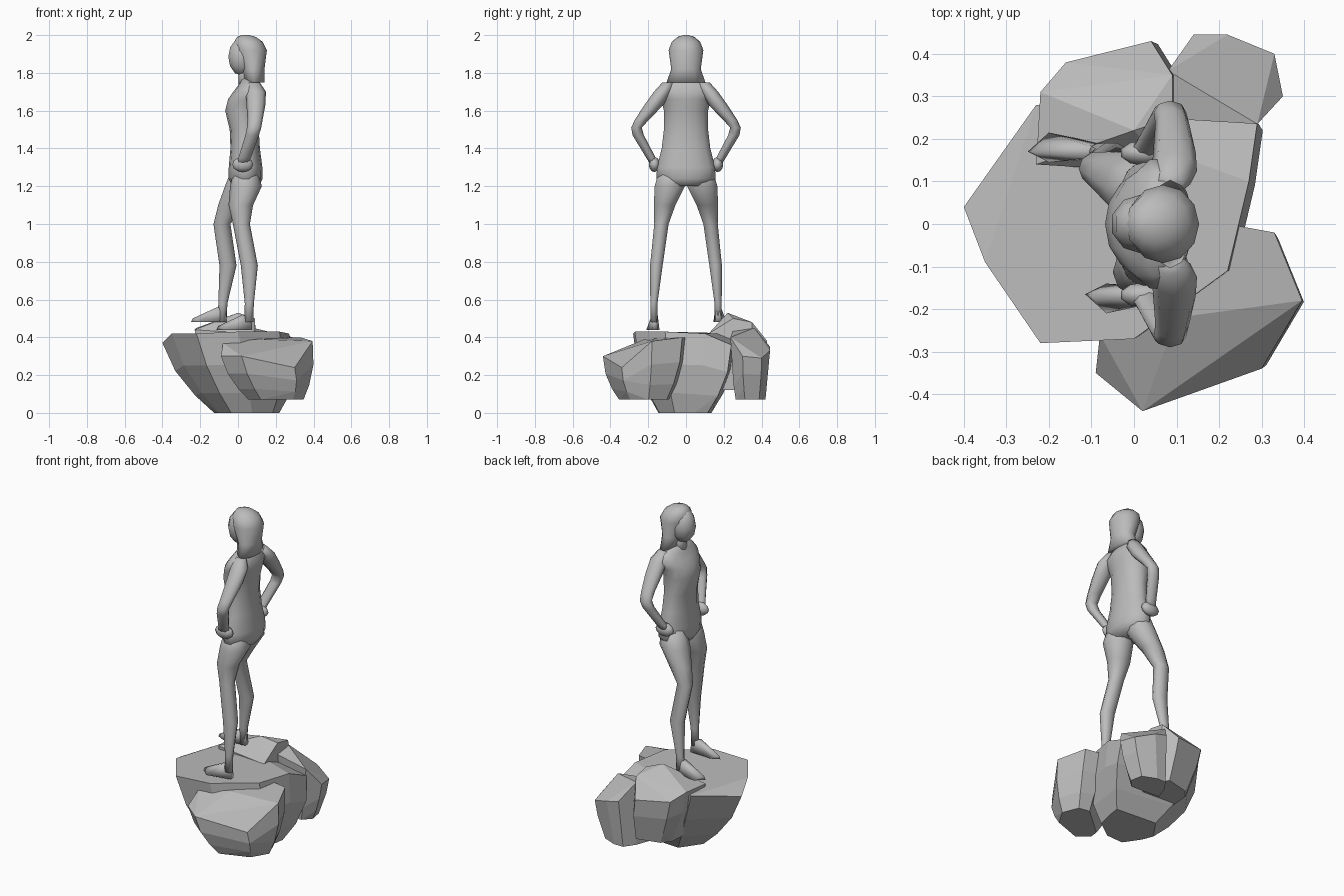
import bpy, bmesh
from math import sin, cos, tau
from mathutils import Matrix, Vector

default_cube = bpy.data.objects.get("Cube")
if default_cube:
    bpy.data.objects.remove(default_cube, do_unlink=True)

stone = bpy.data.materials.new("stone grey")
stone.use_nodes = True
stone.diffuse_color = (.5, .5, .5, 1)
shader = stone.node_tree.nodes["Principled BSDF"]
shader.inputs["Base Color"].default_value = stone.diffuse_color


def finish(name, bm, smooth=True):
    """Turn a bmesh into a named stone object."""
    bmesh.ops.recalc_face_normals(bm, faces=bm.faces)
    mesh = bpy.data.meshes.new(name)
    bm.to_mesh(mesh)
    bm.free()
    mesh.materials.append(stone)
    for polygon in mesh.polygons:
        polygon.use_smooth = smooth
    part = bpy.data.objects.new(name, mesh)
    bpy.context.collection.objects.link(part)


def loft(name, sections, sides=10, side=1):
    """Join level ellipses given as height, x, y, depth radius, width radius."""
    bm = bmesh.new()
    angles = [tau * step / sides for step in range(sides)]
    rings = [[bm.verts.new((x + depth * cos(angle),
                            side * (y + width * sin(angle)),
                            height))
              for angle in angles]
             for height, x, y, depth, width in sections]
    for lower, upper in zip(rings, rings[1:]):
        for here in range(sides):
            before = here - 1
            bm.faces.new((lower[before], lower[here], upper[here], upper[before]))
    bm.faces.new(rings[0])
    bm.faces.new(rings[-1])
    finish(name, bm)


def blob(name, centre, radii):
    """Stretched low-poly ball."""
    bm = bmesh.new()
    placement = Matrix.LocRotScale(Vector(centre), None, Vector(radii))
    bmesh.ops.create_uvsphere(bm, u_segments=10, v_segments=6, radius=1, matrix=placement)
    finish(name, bm)


def hull(name, points, smooth):
    bm = bmesh.new()
    for point in points:
        bm.verts.new(point)
    bmesh.ops.convex_hull(bm, input=bm.verts[:])
    inside = [vert for vert in bm.verts if not vert.link_faces]
    bmesh.ops.delete(bm, geom=inside, context='VERTS')
    bmesh.ops.dissolve_limit(bm, angle_limit=.1, verts=bm.verts, edges=bm.edges)
    finish(name, bm, smooth)


def boulder(name, base, taper, lean, rim):
    """Faceted rock whose rim outline narrows and leans towards its base."""
    middle = sum((Vector(point) for point in rim), Vector()) / len(rim)
    points = []
    for drop in (0, .4, .75, 1):
        for point in rim:
            corner = middle.lerp(Vector(point), 1 - taper * drop ** 2)
            corner.x += lean * drop
            corner.z = point[2] + (base - point[2]) * drop
            points.append(corner)
    hull(name, points, False)


def foot(name, heel, side):
    """Wedge running from a square heel over the instep to a pointed toe."""
    x, y, z = heel
    points = [(x - .19, y, z), (x - .18, y, z + .02), (x - .11, y, z + .045)]
    for edge in (-1, 1):
        points += [(x, y + edge * .015, z),
                   (x, y + edge * .01, z + .06),
                   (x - .05, y + edge * .015, z + .08),
                   (x - .14, y + edge * .035 + side * .01, z)]
    hull(name, points, True)


# Torso from the crotch up to the neck base
loft("torso", [
    (1.2, .04, 0, .07, .1), (1.24, .04, 0, .09, .16),
    (1.3, .04, 0, .089, .158), (1.4, .038, 0, .078, .132),
    (1.5, .033, 0, .077, .12), (1.6, .027, 0, .095, .12),
    (1.66, .04, 0, .093, .135), (1.7, .055, 0, .08, .155),
    (1.74, .06, 0, .055, .125), (1.77, .06, 0, .04, .06)], sides=14)

# Neck, face and long hair
loft("neck", [(1.7, .055, 0, .05, .05), (1.85, .045, 0, .045, .04)])
blob("face", (.02, 0, 1.885), (.075, .07, .1))
loft("hair", [
    (1.75, .085, 0, .055, .103), (1.82, .08, 0, .06, .078),
    (1.92, .068, 0, .085, .092), (1.965, .055, 0, .075, .075),
    (1.99, .045, 0, .05, .045), (2, .04, 0, .02, .015)], sides=12)

# Limbs, with the left leg stepping forward
for label, side in (("right", -1), ("left", 1)):
    # Arm bent at the elbow, hand on the hip
    loft(label + "_arm", [
        (1.75, .085, .095, .03, .03), (1.7, .095, .125, .053, .045),
        (1.63, .095, .17, .05, .05), (1.55, .09, .235, .04, .037),
        (1.51, .085, .262, .038, .028), (1.47, .075, .253, .036, .03),
        (1.35, .035, .185, .033, .025), (1.31, .02, .165, .035, .02)],
        sides=8, side=side)
    blob(label + "_hand", (.025, side * .167, 1.315), (.058, .03, .04))

    # Leg stations share widths and differ in how far forward they stand
    stations = []
    for height, y, depth, width, straight, stepping in (
            (1.3, .08, .06, .06, .04, .03),
            (1.2, .086, .084, .084, .042, .015),
            (1.1, .113, .065, .06, .015, -.04),
            (1, .13, .045, .04, .018, -.085),
            (.78, .157, .045, .035, .06, -.053),
            (.58, .17, .024, .02, .06, -.08),
            (.48, .17, .024, .02, .057, -.085)):
        x = stepping if side > 0 else straight
        stations.append((height, x, y, depth, width))
    loft(label + "_leg", stations, side=side)

foot("right_foot", (.075, -.165, .44), -1)
foot("left_foot", (-.06, .17, .48), 1)

# Four overlapping boulders of the base
boulder("main_rock", 0, .5, .1, [
    (-.4, .04, .37), (-.35, -.09, .42), (-.22, -.28, .42), (0, -.27, .43),
    (.22, -.11, .43), (.27, .1, .42), (.29, .24, .36), (-.23, .28, .42)])
boulder("raised_rock", .12, .3, .05, [
    (-.23, .14, .44), (0, .22, .53), (.09, .25, .5), (.09, .12, .42),
    (-.22, .31, .45), (.09, .35, .48), (-.16, .38, .4), (.04, .43, .38)])
boulder("back_rock", .07, .25, -.03, [
    (.04, .25, .44), (.08, .36, .45), (.14, .445, .35), (.22, .445, .33),
    (.33, .4, .29), (.35, .3, .3), (.29, .235, .4)])
boulder("front_rock", .07, .4, .05, [
    (-.09, -.35, .3), (.02, -.44, .3), (.1, -.22, .39), (.3, -.34, .24),
    (.395, -.18, .38), (.33, -.02, .4), (.22, 0, .4), (-.08, -.26, .37)])
